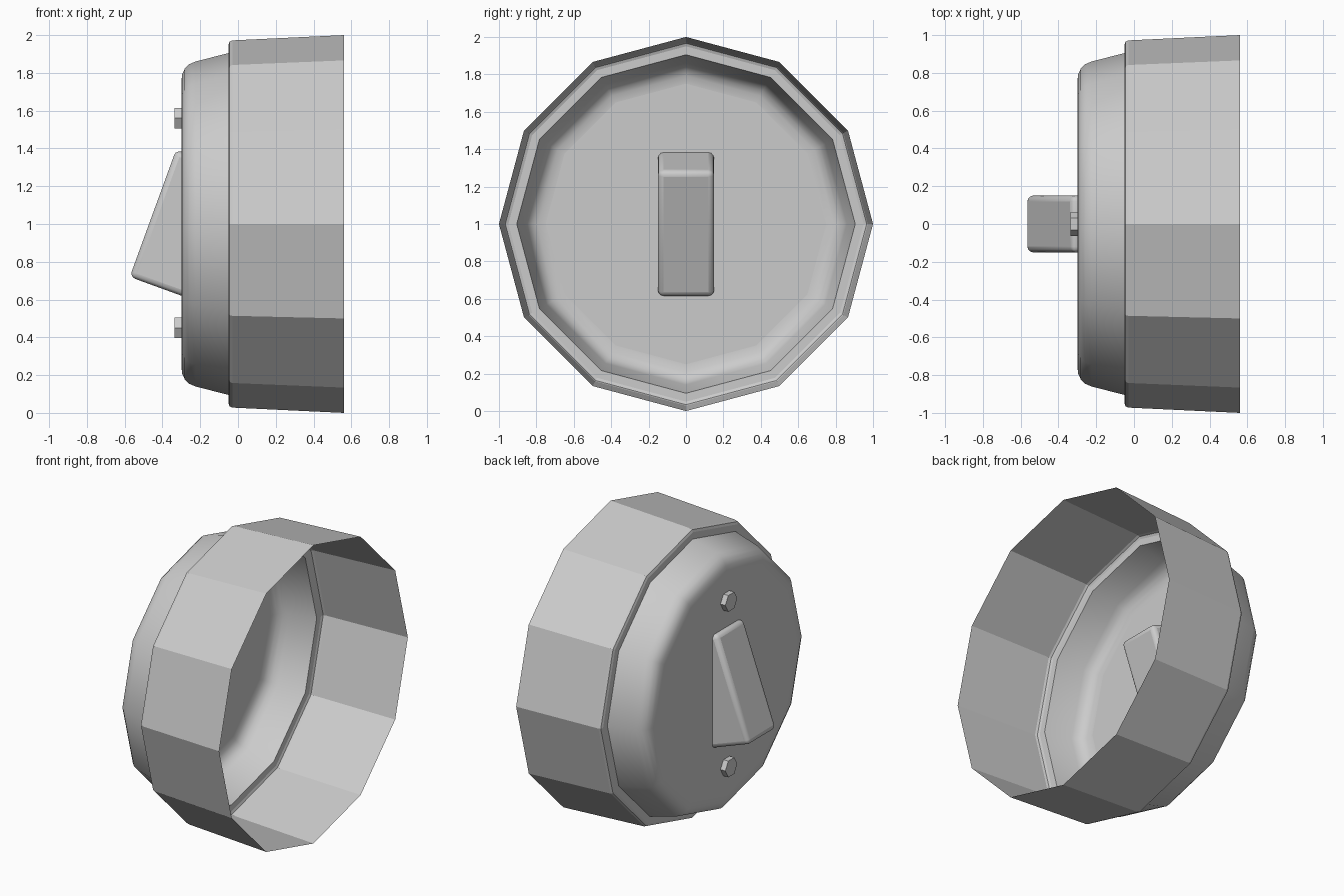
import bpy, bmesh
from math import pi, sin, cos, radians
from mathutils import Vector, Matrix

if "Cube" in bpy.data.objects:
    bpy.data.objects.remove(bpy.data.objects["Cube"])

SIDES = 12


def add_object(name, bm):
    mesh = bpy.data.meshes.new(name)
    bm.to_mesh(mesh)
    bm.free()
    obj = bpy.data.objects.new(name, mesh)
    bpy.context.collection.objects.link(obj)
    return obj


def revolve(name, profile, sharp_rings, smooth_from, cap=True):
    """Thin shell of revolution around the x axis at z = 1."""
    bm = bmesh.new()
    rings = [[bm.verts.new((x, r * sin(2 * pi * i / SIDES), 1 + r * cos(2 * pi * i / SIDES)))
              for i in range(SIDES)] for x, r in profile]
    for k in range(len(rings) - 1):
        a, b = rings[k], rings[k + 1]
        for i in range(SIDES):
            j = (i + 1) % SIDES
            f = bm.faces.new((a[i], a[j], b[j], b[i]))
            f.smooth = k >= smooth_from
    if cap:
        bm.faces.new(rings[-1])
    for k in sharp_rings:
        for i in range(SIDES):
            bm.edges.get((rings[k][i], rings[k][(i + 1) % SIDES])).smooth = False
    bmesh.ops.recalc_face_normals(bm, faces=bm.faces[:])
    # the open shell faces outwards: the cap must look along -x
    bm.faces.ensure_lookup_table()
    if bm.faces[-1].normal.x > 0:
        bmesh.ops.reverse_faces(bm, faces=bm.faces[:])
    return add_object(name, bm)


# open housing: faceted wall, stepped rim, smooth domed end
revolve("housing",
        [(0.56, 1.0), (-0.03, 0.972), (-0.044, 0.966), (-0.05, 0.95), (-0.05, 0.905),
         (-0.225, 0.86), (-0.258, 0.846), (-0.282, 0.822), (-0.296, 0.792), (-0.30, 0.75)],
        sharp_rings=[4], smooth_from=4)

# tilted lever block, set through the end plate
length, depth, width = 0.716, 0.33, 0.30
u = Vector((sin(radians(20)), 0, cos(radians(20))))
v = Vector((cos(radians(20)), 0, -sin(radians(20))))
centre = Vector((-0.573, 0, 0.72)) + u * length / 2 + v * depth / 2
bm = bmesh.new()
bmesh.ops.create_cube(bm, size=1, matrix=Matrix.Diagonal((depth, width, length, 1)))
bmesh.ops.bevel(bm, geom=bm.edges[:], offset=0.03, segments=3, profile=0.5, affect='EDGES')
bmesh.ops.transform(bm, verts=bm.verts[:],
                    matrix=Matrix.Translation(centre) @ Matrix.Rotation(radians(20), 4, 'Y'))
for f in bm.faces:
    f.smooth = f.calc_area() < 0.03
add_object("lever", bm)

# hexagonal bolt heads above and below the lever
for name, z in (("upper_bolt", 1.56), ("lower_bolt", 0.45)):
    bm = bmesh.new()
    bmesh.ops.create_cone(bm, cap_ends=True, segments=6, radius1=0.063, radius2=0.063, depth=0.037)
    # corners of the hexagon point along y
    ang = max(bm.verts, key=lambda p: p.co.y).co.y
    spin = 0 if abs(ang - 0.063) < 1e-4 else pi / 6
    bmesh.ops.transform(bm, verts=bm.verts[:],
                        matrix=Matrix.Translation((-0.3175, 0, z)) @
                        Matrix.Rotation(pi / 2, 4, 'Y') @ Matrix.Rotation(spin, 4, 'Z'))
    add_object(name, bm)
